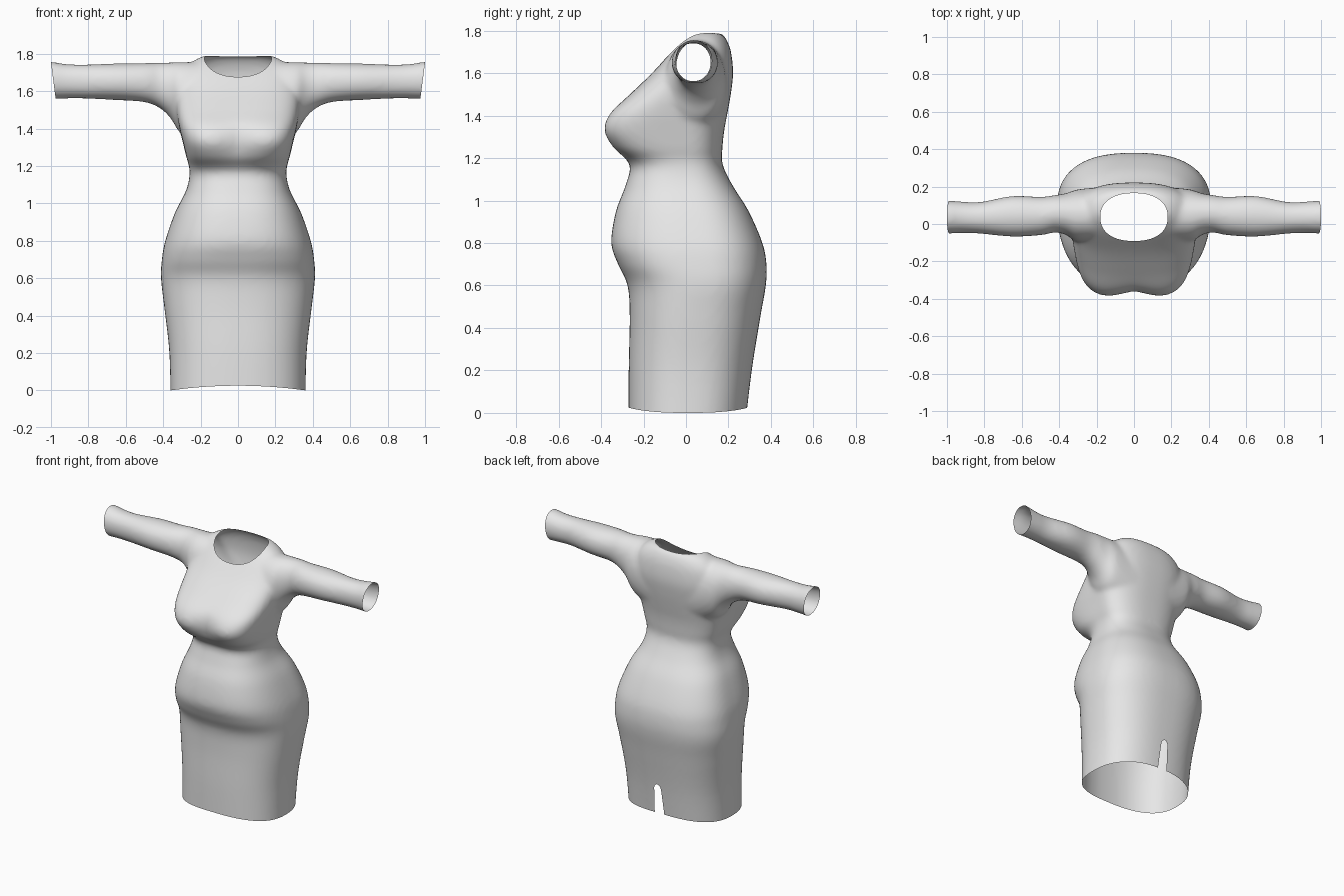
import bpy
import bmesh
from math import sin, cos, pi, exp, hypot, copysign
from mathutils import Vector

cube = bpy.data.objects.get("Cube")
if cube:
    bpy.data.objects.remove(cube, do_unlink=True)

SIDES = 64


def power(value, n):
    return copysign(abs(value) ** (2 / n), value)


def smooth_rows(rows, steps=5):
    """Pass a smooth spline through the section rows."""
    result = []
    last = len(rows) - 1
    for i in range(last):
        a, b, c, d = rows[max(i - 1, 0)], rows[i], rows[i + 1], rows[min(i + 2, last)]
        for k in range(steps):
            t = k / steps
            result.append([
                q + 0.5 * t * (r - p + t * (2 * p - 5 * q + 4 * r - s + t * (3 * (q - r) + s - p)))
                for p, q, r, s in zip(a, b, c, d)])
    result.append(rows[last])
    return result


def loft(bm, rings):
    """Skin a closed, capped tube over the rings."""
    loops = [[bm.verts.new(co) for co in ring] for ring in rings]
    for low, high in zip(loops, loops[1:]):
        for i in range(SIDES):
            j = (i + 1) % SIDES
            bm.faces.new((low[i], low[j], high[j], high[i]))
    bm.faces.new(loops[0][::-1])
    bm.faces.new(loops[-1])


def body_ring(z, half_width, front, back, n_front, centre):
    ring = []
    for i in range(SIDES):
        a = 2 * pi * i / SIDES
        n = n_front if sin(a) < 0 else 2.5
        depth = centre - front if sin(a) < 0 else back - centre
        x = half_width * power(cos(a), n)
        y = centre + depth * power(sin(a), n)
        if y < centre:  # shallow dip between the two sides of the bust
            y += 0.035 * exp(-(x / 0.09) ** 2 - ((z - 1.33) / 0.09) ** 2)
        ring.append(Vector((x, y, z)))
    return ring


def sleeve_ring(side, x, front, back, low, top):
    ring = []
    for i in range(SIDES):
        a = 2 * pi * i / SIDES
        y = (front + back) / 2 + (back - front) / 2 * power(cos(a), 2.1)
        z = (low + top) / 2 + (top - low) / 2 * power(sin(a), 2.1)
        ring.append(Vector((side * x, y, z)))
    return ring


def trim(bm, keep):
    """Cut the sheet cleanly along keep(co) = 0 and drop the negative side."""
    value = {v: keep(v.co) for v in bm.verts}
    cuts = []
    for e in list(bm.edges):
        a, b = e.verts
        if value[a] * value[b] < 0:
            t = value[a] / (value[a] - value[b])
            cuts.append(bmesh.utils.edge_split(e, a, t)[1])
    bmesh.ops.connect_verts(bm, verts=cuts)
    bmesh.ops.delete(bm, geom=[v for v, f in value.items() if f < 0], context='VERTS')


# Body sections: height, half width, front, back, front squareness, widest depth
body = [
    (-0.1, .36, -.27, .275, 2.4, 0),
    (0.2, .367, -.27, .31, 2.4, .02),
    (0.45, .395, -.265, .35, 2.4, .05),
    (0.6, .412, -.275, .376, 2.4, .08),
    (0.7, .407, -.32, .379, 2.6, .08),
    (0.8, .389, -.352, .36, 2.6, .07),
    (0.95, .337, -.33, .295, 2.6, .04),
    (1.07, .277, -.285, .22, 2.6, 0),
    (1.17, .258, -.267, .172, 2.6, 0),
    (1.25, .277, -.35, .172, 3.5, 0),
    (1.33, .296, -.393, .18, 4, 0),
    (1.41, .315, -.362, .195, 4, 0),
    (1.5, .33, -.265, .211, 3.5, .01),
    (1.6, .33, -.16, .222, 3, .03),
    (1.7, .3, -.07, .212, 3, .05),
    (1.76, .24, -.015, .19, 2.6, .07),
    (1.79, .18, .03, .165, 2.4, .08),
]

# Sleeve sections: distance out, front, back, underside, top
sleeve = [
    (.15, -.1, .2, 1.3, 1.755),
    (.3, -.095, .185, 1.37, 1.755),
    (.36, -.06, .165, 1.455, 1.753),
    (.42, -.045, .155, 1.51, 1.752),
    (.5, -.06, .145, 1.541, 1.75),
    (.65, -.068, .15, 1.552, 1.748),
    (.82, -.052, .118, 1.56, 1.742),
    (.92, -.048, .12, 1.56, 1.745),
    (1.0, -.052, .126, 1.557, 1.757),
    (1.1, -.052, .126, 1.557, 1.757),
]

# Closed shells for body and both sleeves
bm = bmesh.new()
loft(bm, [body_ring(*row) for row in smooth_rows(body)])
for side in (1, -1):
    loft(bm, [sleeve_ring(side, *row) for row in smooth_rows(sleeve)])
bmesh.ops.recalc_face_normals(bm, faces=bm.faces)
mesh = bpy.data.meshes.new("dress")
bm.to_mesh(mesh)
bm.free()
dress = bpy.data.objects.new("dress", mesh)
bpy.context.collection.objects.link(dress)

# Fuse the shells into one skin and soften the armpits
remesh = dress.modifiers.new("fuse", 'REMESH')
remesh.mode = 'VOXEL'
remesh.voxel_size = 0.014
soften = dress.modifiers.new("soften", 'SMOOTH')
soften.factor = 0.5
soften.iterations = 10
depsgraph = bpy.context.evaluated_depsgraph_get()
fused = bpy.data.meshes.new_from_object(dress.evaluated_get(depsgraph))
dress.modifiers.clear()


# Openings: hem, cuffs, neckline and back slit
def hem(co):
    return co.z - 0.025 * max(0, 1 - (co.x / 0.36) ** 2)


def cuffs(co):
    return 0.975 + 0.13 * (co.z - 1.56) - abs(co.x)


def neckline(co):
    if co.z < 1.4:
        return 1
    return abs(co.x / 0.18) ** 2.3 + abs((co.y - 0.037) / 0.128) ** 2.3 - 1


def back_slit(co):
    if co.y < 0:
        return 1
    return hypot(co.x / (0.038 - 0.06 * min(co.z, 0.2)), max(co.z - 0.2, 0) / 0.035) - 1


bm = bmesh.new()
bm.from_mesh(fused)
for opening in (hem, cuffs, neckline, back_slit):
    trim(bm, opening)
for face in bm.faces:
    face.smooth = True
    face.material_index = 0
bm.to_mesh(fused)
bm.free()
dress.data = fused

# Plain cloth colour
cloth = bpy.data.materials.new("light grey cloth")
cloth.use_nodes = True
colour = (0.8, 0.8, 0.8, 1)
cloth.diffuse_color = colour
cloth.node_tree.nodes["Principled BSDF"].inputs["Base Color"].default_value = colour
fused.materials.clear()
fused.materials.append(cloth)
